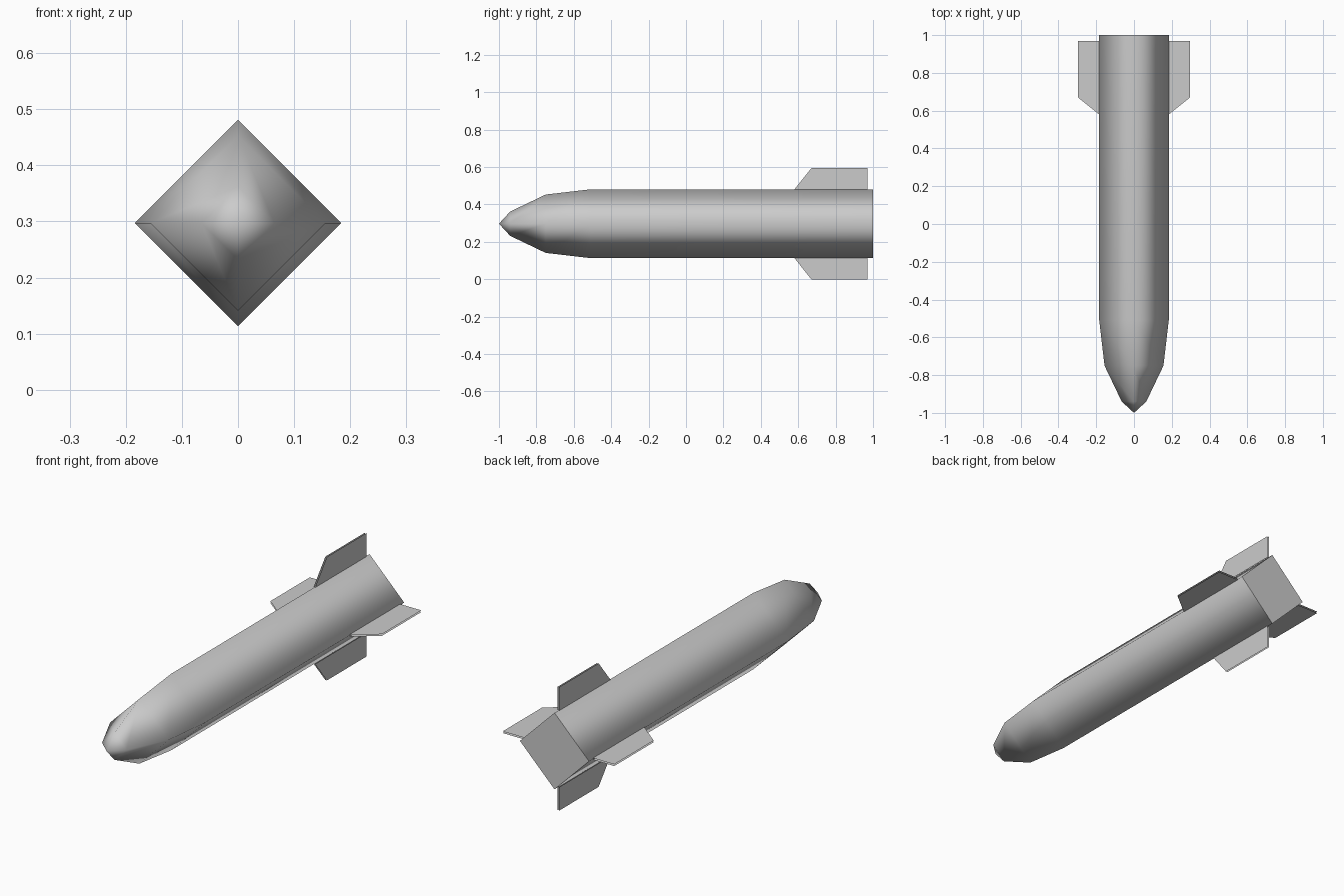
import bpy
import bmesh
from math import cos, sin, pi

cube = bpy.data.objects.get("Cube")
if cube:
    bpy.data.objects.remove(cube, do_unlink=True)

AXIS_Z = 0.297   # height of the body axis
SIDES = 4

grey = bpy.data.materials.new("light_grey")
grey.use_nodes = True
colour = (0.6, 0.6, 0.6, 1)
grey.diffuse_color = colour
grey.node_tree.nodes["Principled BSDF"].inputs["Base Color"].default_value = colour


def add_object(name, bm):
    mesh = bpy.data.meshes.new(name)
    bm.to_mesh(mesh)
    bm.free()
    mesh.materials.append(grey)
    obj = bpy.data.objects.new(name, mesh)
    bpy.context.collection.objects.link(obj)
    return obj


# Body: diamond section swept along a (y, radius) profile, smooth with a flat tail
profile = [(-0.94, 0.065), (-0.75, 0.156), (-0.51, 0.184), (1.0, 0.184)]
bm = bmesh.new()
tip = bm.verts.new((0, -1, AXIS_Z))
rings = []
for y, r in profile:
    angles = [2 * pi * i / SIDES for i in range(SIDES)]
    rings.append([bm.verts.new((r * cos(a), y, AXIS_Z + r * sin(a))) for a in angles])
for i in range(SIDES):
    j = (i + 1) % SIDES
    bm.faces.new((tip, rings[0][i], rings[0][j]))
    for a, b in zip(rings, rings[1:]):
        bm.faces.new((a[i], b[i], b[j], a[j]))
for face in bm.faces:
    face.smooth = True
tail = bm.faces.new(rings[-1])
tail.smooth = False
bmesh.ops.recalc_face_normals(bm, faces=bm.faces[:])
add_object("body", bm)

# Fins: two thin skins each, open along the rim, one at every body corner
outline = [(0.58, 0.184), (0.67, 0.297), (0.97, 0.297), (0.97, 0.184)]
HALF_GAP = 0.004
for k, name in enumerate(("left_fin", "top_fin", "right_fin", "bottom_fin")):
    c, s = cos(k * pi / 2), sin(k * pi / 2)
    bm = bmesh.new()
    for side in (-1, 1):
        skin = [bm.verts.new((r * c - side * HALF_GAP * s, y, AXIS_Z + r * s + side * HALF_GAP * c))
                for y, r in outline]
        # wind each skin so that it faces outward
        bm.faces.new(skin if side < 0 else skin[::-1])
    bm.normal_update()
    for face in bm.faces:
        centre = face.calc_center_median()
        offset = -centre.x * s + (centre.z - AXIS_Z) * c
        if offset * (-face.normal.x * s + face.normal.z * c) < 0:
            face.normal_flip()
    add_object(name, bm)
